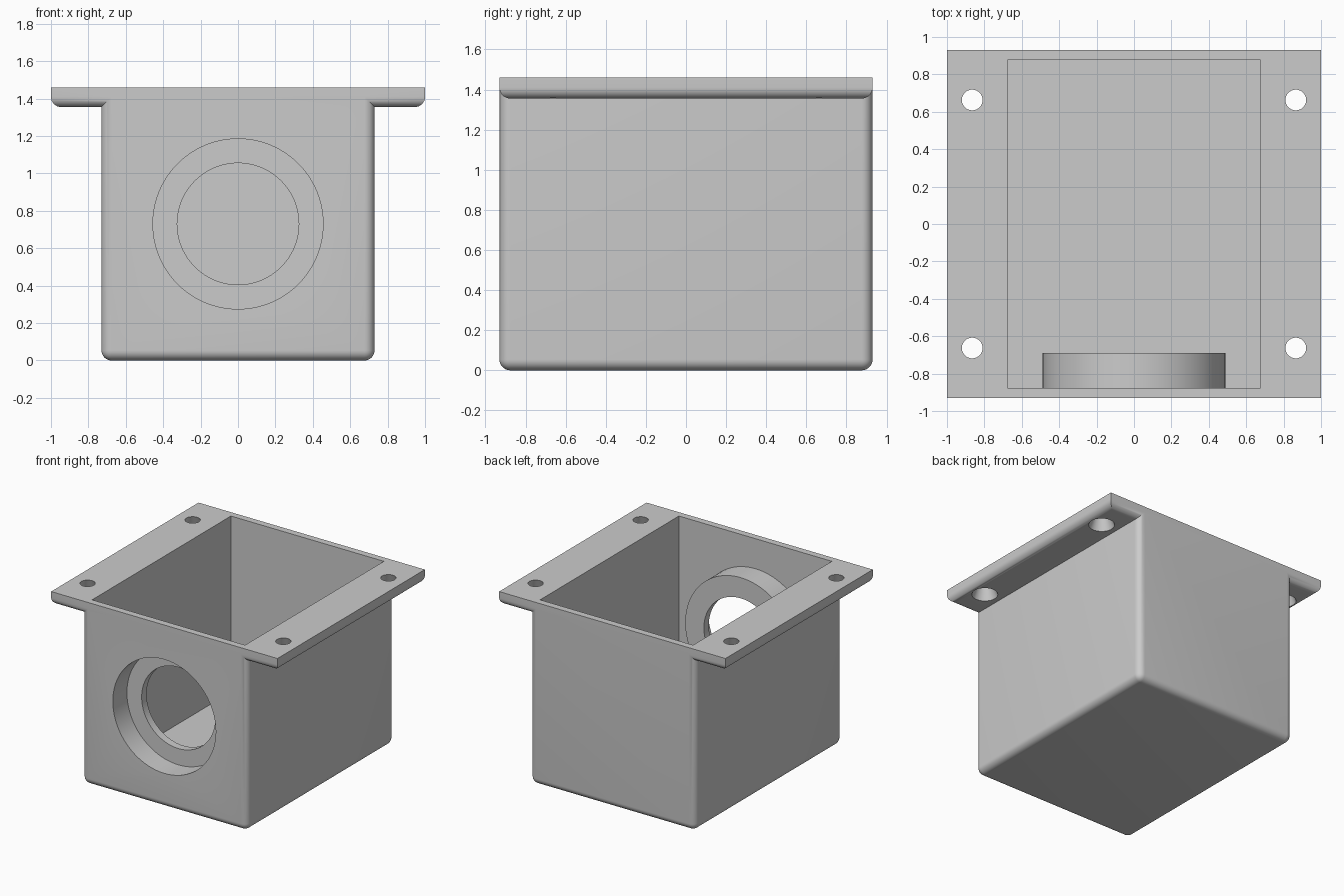
import bpy
import bmesh
from math import radians
from mathutils import Matrix, Vector

cube = bpy.data.objects.get("Cube")
if cube:
    bpy.data.objects.remove(cube, do_unlink=True)

grey = bpy.data.materials.new("light grey")
grey.use_nodes = True
colour = (0.6, 0.6, 0.6, 1)
grey.diffuse_color = colour
grey.node_tree.nodes["Principled BSDF"].inputs["Base Color"].default_value = colour

HEIGHT, HALF_DEPTH, WALL = 1.46, 0.93, 0.054
BORE_Z = 0.73


def finish(name, bm):
    mesh = bpy.data.meshes.new(name)
    bm.to_mesh(mesh)
    bm.free()
    mesh.materials.append(grey)
    ob = bpy.data.objects.new(name, mesh)
    bpy.context.collection.objects.link(ob)
    return ob


def box(name, half_x, half_y, z0, z1, rounded=None):
    """Box with the edges picked by the rule rounded over."""
    bm = bmesh.new()
    bmesh.ops.create_cube(bm, size=2)
    for v in bm.verts:
        v.co = Vector((v.co.x * half_x, v.co.y * half_y, z1 if v.co.z > 0 else z0))
    if rounded:
        edges = [e for e in bm.edges if rounded(e, z0)]
        bmesh.ops.bevel(bm, geom=edges, offset=WALL, segments=8,
                        profile=0.5, affect='EDGES')
    return finish(name, bm)


def cylinder(name, r1, r2, length, matrix, sides=96):
    bm = bmesh.new()
    bmesh.ops.create_cone(bm, cap_ends=True, segments=sides, radius1=r1,
                          radius2=r2, depth=length, matrix=matrix)
    return finish(name, bm)


def bore(name, radius, y0, y1):
    """Cylinder along y at the height of the front opening."""
    place = Matrix.Translation((0, (y0 + y1) / 2, BORE_Z)) @ Matrix.Rotation(radians(90), 4, 'X')
    return cylinder(name, radius, radius, y1 - y0, place)


def combine(target, other, operation):
    mod = target.modifiers.new(operation, 'BOOLEAN')
    mod.operation = operation
    mod.solver = 'EXACT'
    mod.object = other
    bpy.context.view_layer.objects.active = target
    bpy.ops.object.modifier_apply(modifier=mod.name)
    bpy.data.objects.remove(other, do_unlink=True)


def is_low(e, z0):
    return all(abs(v.co.z - z0) < 1e-4 for v in e.verts)


def is_upright(e, z0):
    return abs(e.verts[0].co.z - e.verts[1].co.z) > 0.01


# Body and mounting flange
housing = box("housing", 0.73, HALF_DEPTH, 0, HEIGHT - 0.03,
              lambda e, z: is_low(e, z) or is_upright(e, z))
flange = box("flange", 1, HALF_DEPTH, HEIGHT - 0.105, HEIGHT, is_low)
combine(housing, flange, 'UNION')

# Open cavity, then the round boss behind the front wall
combine(housing, box("cavity_cutter", 0.676, HALF_DEPTH - WALL, WALL, 1.6), 'DIFFERENCE')
combine(housing, bore("boss", 0.49, -0.9, -0.69), 'UNION')

# Stepped front opening
combine(housing, bore("counterbore_cutter", 0.455, -1.1, -0.752), 'DIFFERENCE')
combine(housing, bore("opening_cutter", 0.325, -1.1, -0.6), 'DIFFERENCE')

# Tapered screw holes, wider underneath
for x in (-0.865, 0.865):
    for y in (-0.663, 0.663):
        place = Matrix.Translation((x, y, HEIGHT - 0.0525))
        hole = cylinder("screw_hole_cutter", 0.095, 0.055, 0.107, place, 48)
        combine(housing, hole, 'DIFFERENCE')

# Smooth rounded edges, crisp corners
bpy.ops.object.select_all(action='DESELECT')
housing.select_set(True)
bpy.context.view_layer.objects.active = housing
bpy.ops.object.shade_smooth_by_angle(angle=radians(30))
